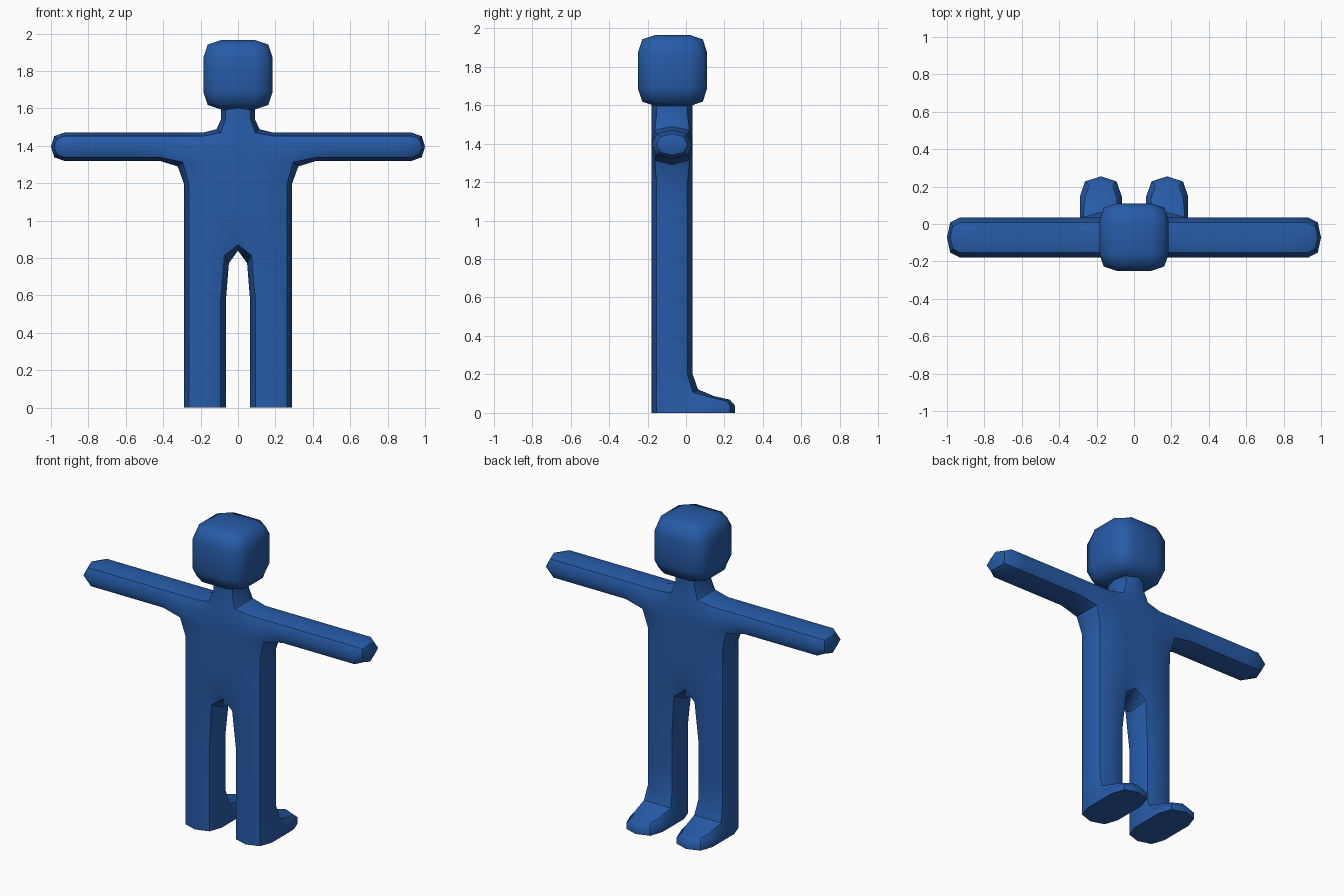
import bpy, bmesh
from itertools import product

cube = bpy.data.objects.get("Cube")
if cube:
    bpy.data.objects.remove(cube, do_unlink=True)

blue = bpy.data.materials.new("blue")
blue.use_nodes = True
COLOUR = (0.02, 0.105, 0.39, 1)
blue.diffuse_color = COLOUR
blue.node_tree.nodes["Principled BSDF"].inputs["Base Color"].default_value = COLOUR

# Cage lines along each axis
XS = [-1, -0.86, -0.55, -0.29, -0.065, 0.065, 0.29, 0.55, 0.86, 1]
YS = [-0.18, 0.035, 0.255]
ZS = [0, 0.1, 0.3, 0.84, 1.08, 1.32, 1.47, 1.62]
LEGS, TORSO, ARMS, TOP = (3, 5), (3, 4, 5), range(9), 6


def cage_point(i, j, k):
    x, y, z = XS[i], YS[j], ZS[k]
    if k >= 5 and i in (4, 5):      # column widens into the neck
        x *= 1.38
    if j == 2 and k == 1:           # toe slopes down
        z = 0.075
    return x, y, z


def finish(bm, name):
    bmesh.ops.recalc_face_normals(bm, faces=bm.faces)
    for f in bm.faces:
        f.smooth = True
    mesh = bpy.data.meshes.new(name)
    bm.to_mesh(mesh)
    bm.free()
    mesh.materials.append(blue)
    ob = bpy.data.objects.new(name, mesh)
    bpy.context.collection.objects.link(ob)
    sub = ob.modifiers.new("smooth", 'SUBSURF')
    sub.levels = sub.render_levels = 1
    sub.use_limit_surface = False
    return ob


# Body: box cells joined into one skin
cells = {(i, 0, k) for i, k in product(LEGS, range(3))}
cells |= {(i, 1, 0) for i in LEGS}                      # feet
cells |= {(i, 0, k) for i, k in product(TORSO, (3, 4))}
cells |= {(i, 0, 5) for i in ARMS}
cells.add((4, 0, TOP))                                  # neck

bm = bmesh.new()
verts = {}


def vert(p):
    if p not in verts:
        verts[p] = bm.verts.new(cage_point(*p))
    return verts[p]


for cell in sorted(cells):
    for axis, side in product(range(3), (0, 1)):
        near = list(cell)
        near[axis] += 2 * side - 1
        hidden_neck_top = cell[2] == TOP and axis == 2 and side
        if tuple(near) in cells or hidden_neck_top:
            continue
        corners = []
        for a, b in ((0, 0), (1, 0), (1, 1), (0, 1)):
            p = list(cell)
            p[axis] += side
            p[(axis + 1) % 3] += a
            p[(axis + 2) % 3] += b
            corners.append(vert(tuple(p)))
        bm.faces.new(corners if side else corners[::-1])

# Crisp rim around the soles
crease = bm.edges.layers.float.new("crease_edge")
for e in bm.edges:
    if all(v.co.z == 0 for v in e.verts) and len({f.normal.z for f in e.link_faces}) >= 1:
        on_sole = [all(v.co.z == 0 for v in f.verts) for f in e.link_faces]
        if not all(on_sole):
            e[crease] = 1
body = finish(bm, "body")

# Head: rounded block
bm = bmesh.new()
bmesh.ops.create_cube(bm, size=1)
bmesh.ops.subdivide_edges(bm, edges=bm.edges[:], cuts=1, use_grid_fill=True)
bmesh.ops.scale(bm, vec=(0.37, 0.36, 0.37), verts=bm.verts)
bmesh.ops.translate(bm, vec=(0, -0.07, 1.78), verts=bm.verts)
head = finish(bm, "head")

# Hard edges only at the soles
bpy.ops.object.select_all(action='DESELECT')
body.select_set(True)
bpy.context.view_layer.objects.active = body
bpy.ops.object.shade_smooth_by_angle(angle=1.2)
